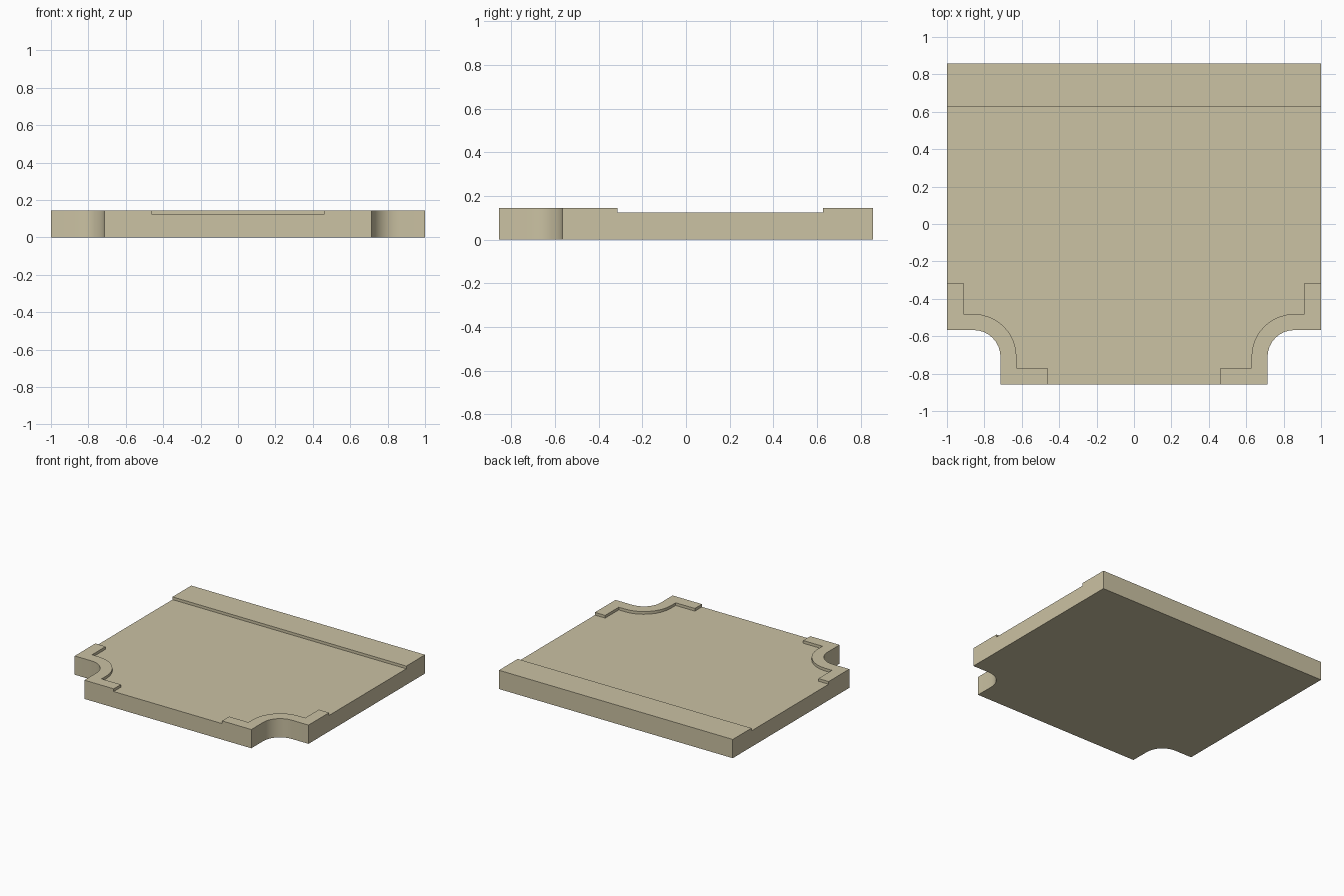
import bpy, bmesh, math

if "Cube" in bpy.data.objects:
    bpy.data.objects.remove(bpy.data.objects["Cube"])

TOP, FLOOR = 0.145, 0.124
HALF_Y = 0.857
CX, CY = 0.857, -0.71      # centre of the rounded corner notch


def arc(radius, n=8):
    """Quarter arc from straight up to straight left of the notch centre."""
    return [(CX + radius * math.cos(a), CY + radius * math.sin(a))
            for a in (math.pi / 2 * (1 + i / n) for i in range(n + 1))]


def mirrored(right):
    """Close a right-hand profile with its mirror image."""
    return right + [(-x, y) for x, y in reversed(right)]


def prism(name, points, z0, z1):
    bm = bmesh.new()
    face = bm.faces.new([bm.verts.new((x, y, z0)) for x, y in points])
    new = bmesh.ops.extrude_face_region(bm, geom=[face])["geom"]
    verts = [g for g in new if isinstance(g, bmesh.types.BMVert)]
    bmesh.ops.translate(bm, verts=verts, vec=(0, 0, z1 - z0))
    bmesh.ops.recalc_face_normals(bm, faces=bm.faces[:])
    mesh = bpy.data.meshes.new(name)
    bm.to_mesh(mesh)
    bm.free()
    obj = bpy.data.objects.new(name, mesh)
    bpy.context.collection.objects.link(obj)
    return obj


stone = bpy.data.materials.new("pale_sandstone")
stone.diffuse_color = (0.597, 0.539, 0.366, 1)
stone.use_nodes = True
stone.node_tree.nodes["Principled BSDF"].inputs["Base Color"].default_value = stone.diffuse_color

# Full-height slab with two rounded front corner notches
slab = prism("road_slab", mirrored(
    [(1, HALF_Y), (1, -0.567)] + arc(0.143) + [(0.714, -HALF_Y)]), 0, TOP)
slab.data.materials.append(stone)

# Sunken road surface, leaving the back kerb and two corner kerbs
recess = prism("road_recess_cutter", mirrored(
    [(1.1, 0.628), (1.1, -0.315), (0.912, -0.315), (0.912, -0.481)]
    + arc(0.229) + [(0.628, -0.77), (0.463, -0.77), (0.463, -1)]), FLOOR, 0.3)
recess.data.materials.append(stone)
recess.hide_render = True

cut = slab.modifiers.new("road_recess", 'BOOLEAN')
cut.operation = 'DIFFERENCE'
cut.solver = 'EXACT'
cut.object = recess

# Apply the cut, remove the cutter and smooth the curved notches
bpy.ops.object.select_all(action='DESELECT')
slab.select_set(True)
bpy.context.view_layer.objects.active = slab
bpy.ops.object.modifier_apply(modifier=cut.name)
bpy.data.objects.remove(recess)
bpy.ops.object.shade_smooth_by_angle(angle=math.radians(30))
